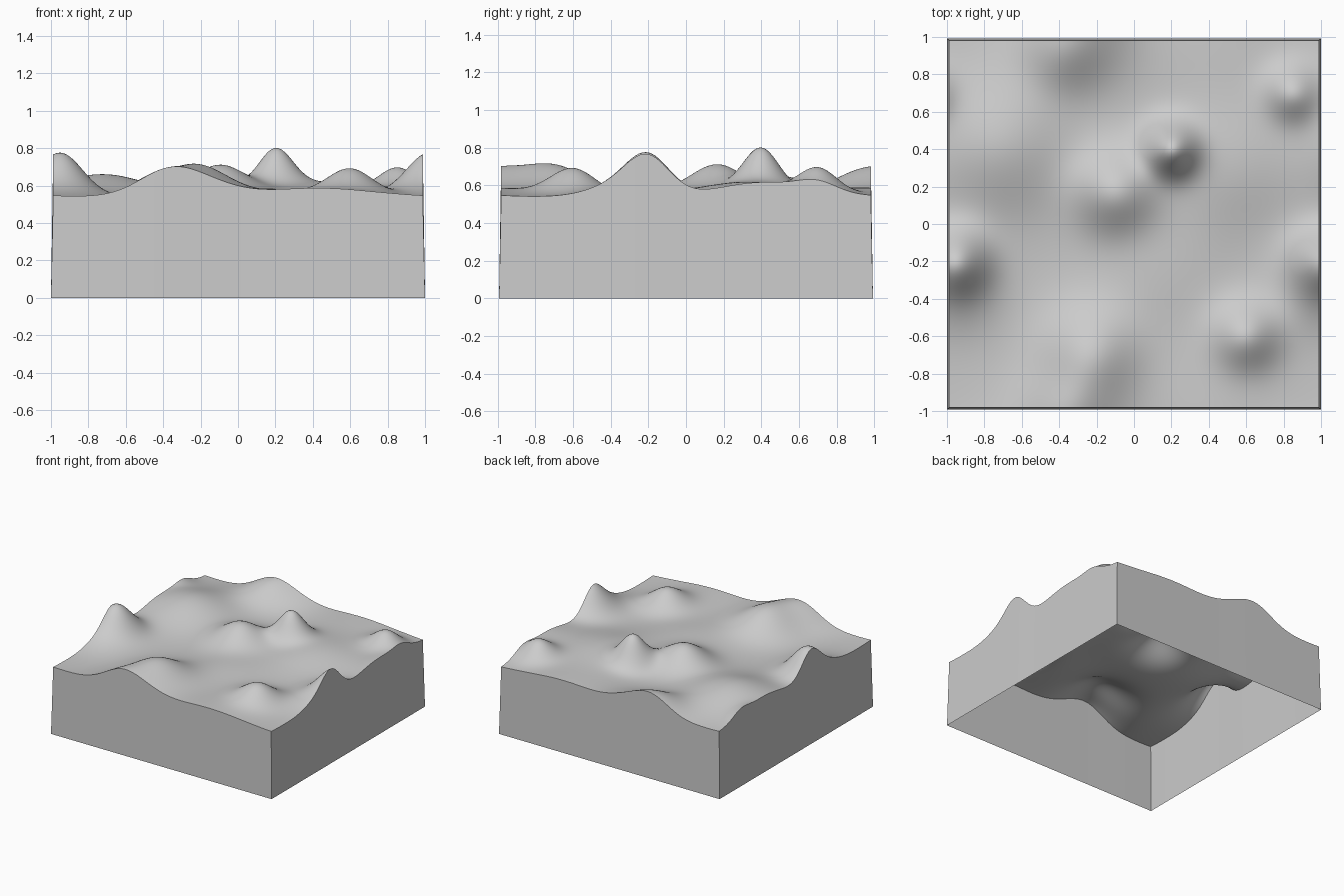
import bpy, bmesh, math

old = bpy.data.objects.get("Cube")
if old:
    bpy.data.objects.remove(old, do_unlink=True)

HALF_X, HALF_Y = 0.988, 0.982     # top rim
BASE_X, BASE_Y = 1.0, 0.993       # slightly flared foot
PERIOD = 1.975                    # the ground repeats from edge to edge
FLOOR = 0.53
STEPS = 110

# Hills: x, y, height, radius
HILLS = [
    (0.20, 0.40, 0.22, 0.095),    # sharp middle peak
    (-0.10, 0.17, 0.165, 0.145),
    (-0.95, -0.20, 0.18, 0.115),  # edge peak and its shoulder
    (-0.97, -0.33, 0.08, 0.17),
    (0.60, -0.60, 0.137, 0.12),
    (0.85, 0.70, 0.125, 0.10),
    (-0.23, -0.70, 0.16, 0.17),
    (-0.38, 0.95, 0.13, 0.16),    # hill shared by front and back edges
    (-0.12, -1.00, 0.03, 0.16),
    (-0.72, 0.42, 0.13, 0.25),    # broad swells
    (0.10, -0.25, 0.05, 0.25),
    (0.50, 0.30, 0.08, 0.25),
    (0.42, -1.00, 0.055, 0.32),
]


def wrap(d):
    return d - PERIOD * round(d / PERIOD)


def height(x, y):
    return FLOOR + sum(
        h * math.exp(-(wrap(x - cx) ** 2 + wrap(y - cy) ** 2) / (2 * r * r))
        for cx, cy, h, r in HILLS)


# Rolling ground
bm = bmesh.new()
bmesh.ops.create_grid(bm, x_segments=STEPS, y_segments=STEPS, size=1)
for v in bm.verts:
    v.co.x *= HALF_X
    v.co.y *= HALF_Y
    v.co.z = height(v.co.x, v.co.y)

# Side walls, open underneath
rim = [e for e in bm.edges if e.is_boundary]
skirt = bmesh.ops.extrude_edge_only(bm, edges=rim)["geom"]
for v in skirt:
    if isinstance(v, bmesh.types.BMVert):
        v.co.x *= BASE_X / HALF_X
        v.co.y *= BASE_Y / HALF_Y
        v.co.z = 0
bmesh.ops.recalc_face_normals(bm, faces=bm.faces)
top = max(bm.faces, key=lambda f: abs(f.normal.z))
if top.normal.z < 0:
    bmesh.ops.reverse_faces(bm, faces=bm.faces)

mesh = bpy.data.meshes.new("terrain_block")
bm.to_mesh(mesh)
bm.free()
terrain = bpy.data.objects.new("terrain_block", mesh)
bpy.context.collection.objects.link(terrain)

# Plain grey
grey = bpy.data.materials.new("plain_grey")
grey.use_nodes = True
colour = (0.6, 0.6, 0.6, 1)
grey.diffuse_color = colour
grey.node_tree.nodes["Principled BSDF"].inputs["Base Color"].default_value = colour
mesh.materials.append(grey)

# Smooth ground, crisp rim
bpy.ops.object.select_all(action="DESELECT")
terrain.select_set(True)
bpy.context.view_layer.objects.active = terrain
bpy.ops.object.shade_smooth_by_angle(angle=math.radians(35))
